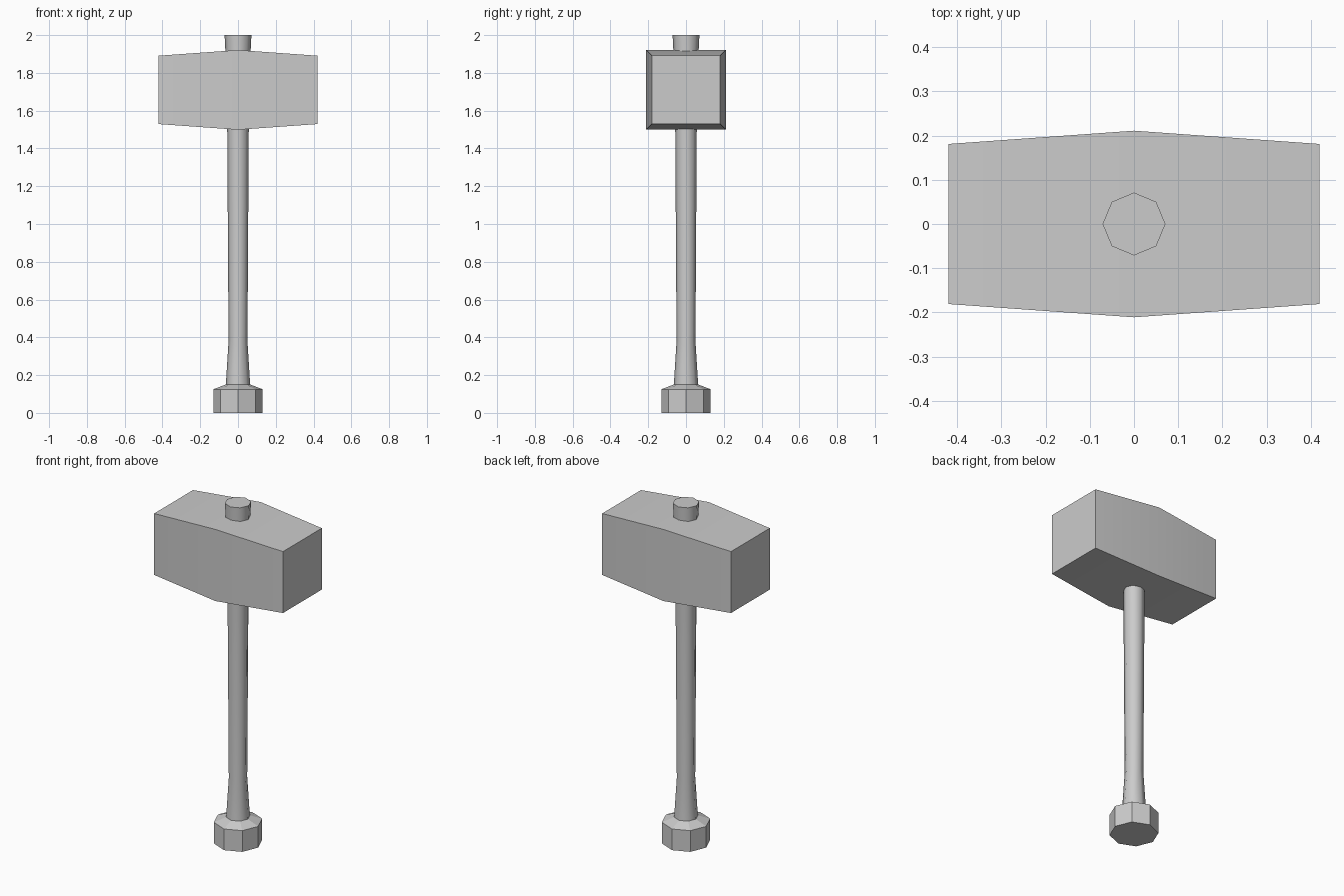
import bpy, bmesh, math

if "Cube" in bpy.data.objects:
    bpy.data.objects.remove(bpy.data.objects["Cube"])


def loft(name, rings):
    """Skin a list of equal-length closed rings and cap both ends."""
    bm = bmesh.new()
    loops = [[bm.verts.new(p) for p in ring] for ring in rings]
    n = len(loops[0])
    for a, b in zip(loops, loops[1:]):
        for i in range(n):
            j = (i + 1) % n
            bm.faces.new((a[i], a[j], b[j], b[i]))
    bm.faces.new(loops[0])
    bm.faces.new(loops[-1])
    bmesh.ops.recalc_face_normals(bm, faces=bm.faces)
    mesh = bpy.data.meshes.new(name)
    bm.to_mesh(mesh)
    bm.free()
    obj = bpy.data.objects.new(name, mesh)
    bpy.context.collection.objects.link(obj)
    return obj


def octagon(r, z):
    return [(r * math.cos(i * math.pi / 4), r * math.sin(i * math.pi / 4), z)
            for i in range(8)]


def square(x, half, zc):
    return [(x, sy * half, zc + sz * half)
            for sy, sz in ((-1, -1), (1, -1), (1, 1), (-1, 1))]


def smooth(obj, degrees):
    bpy.ops.object.select_all(action='DESELECT')
    obj.select_set(True)
    bpy.context.view_layer.objects.active = obj
    bpy.ops.object.shade_smooth_by_angle(angle=math.radians(degrees))


# Eight-sided shaft, flared at the grip end and through the head
shaft_profile = [(0.065, 0.14), (0.05, 0.38), (0.057, 1.50),
                 (0.066, 1.90), (0.071, 2.0)]
shaft = loft("handle_shaft", [octagon(r, z) for r, z in shaft_profile])
smooth(shaft, 50)

# Faceted pommel with a sloped shoulder
loft("pommel", [octagon(r, z) for r, z in
                [(0.131, 0), (0.131, 0.125), (0.065, 0.15)]])

# Square head, widest in the middle
head = loft("hammer_head", [square(x, h, 1.71) for x, h in
                            [(-0.42, 0.181), (0, 0.211), (0.42, 0.181)]])
smooth(head, 30)
